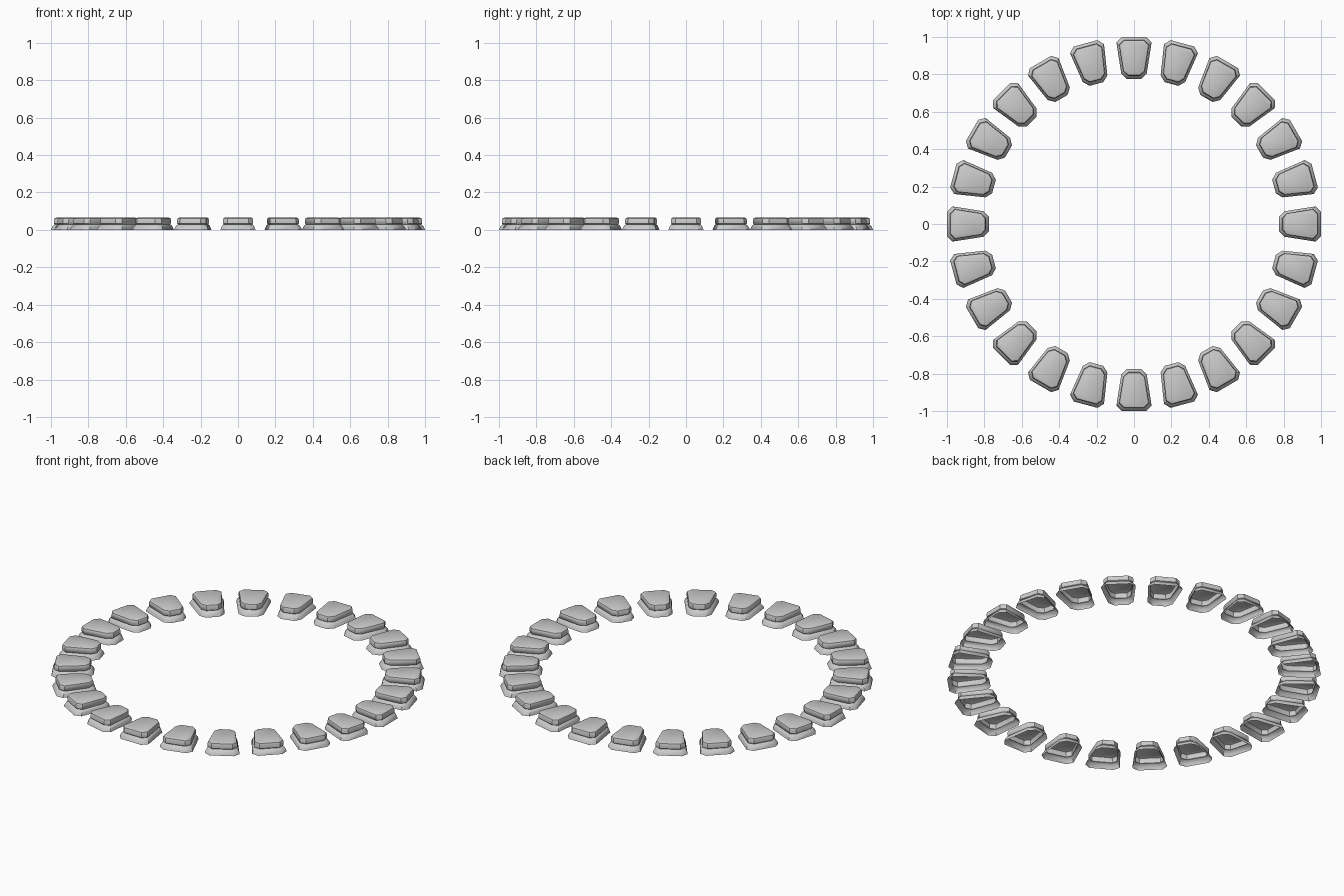
import bpy, bmesh, math

if "Cube" in bpy.data.objects:
    bpy.data.objects.remove(bpy.data.objects["Cube"])

COUNT = 24
CENTER_R = 0.892

# half of the stone outline: (radial offset from centre, half width)
HALF = [(0.108, 0.066), (0.078, 0.094), (-0.088, 0.068), (-0.117, 0.038)]
OUTLINE = HALF + [(r, -w) for r, w in reversed(HALF)]


def add_shell(bm, angle, rings, cap):
    """Stack scaled copies of the outline; rings = (scale, z)."""
    c, s = math.cos(angle), math.sin(angle)
    loops = []
    for scale, z in rings:
        loop = []
        for r, w in OUTLINE:
            x, y = CENTER_R + r * scale, w * scale
            loop.append(bm.verts.new((x * c - y * s, x * s + y * c, z)))
        loops.append(loop)
    n = len(OUTLINE)
    for a, b in zip(loops, loops[1:]):
        for i in range(n):
            j = (i + 1) % n
            bm.faces.new((a[i], b[i], b[j], a[j]))
    if cap:
        bm.faces.new(loops[-1][::-1])


def make_stone(i):
    bm = bmesh.new()
    angle = i * math.tau / COUNT
    # flared skirt, open underneath, then the rounded upper block
    add_shell(bm, angle, [(1.0, 0.0), (0.95, 0.014), (0.86, 0.027), (0.80, 0.029),
                          (0.85, 0.034), (0.85, 0.054), (0.82, 0.062),
                          (0.76, 0.065)], True)
    bmesh.ops.recalc_face_normals(bm, faces=bm.faces)
    top = max(bm.faces, key=lambda f: f.calc_center_median().z)
    if top.normal.z < 0:
        bmesh.ops.reverse_faces(bm, faces=bm.faces)
    mesh = bpy.data.meshes.new("ring_stone")
    bm.to_mesh(mesh)
    bm.free()
    ob = bpy.data.objects.new(f"ring_stone_{i + 1:02d}", mesh)
    bpy.context.collection.objects.link(ob)
    ob.select_set(True)
    bpy.context.view_layer.objects.active = ob


# ring of stones
for i in range(COUNT):
    make_stone(i)
bpy.ops.object.shade_smooth_by_angle(angle=math.radians(40))
